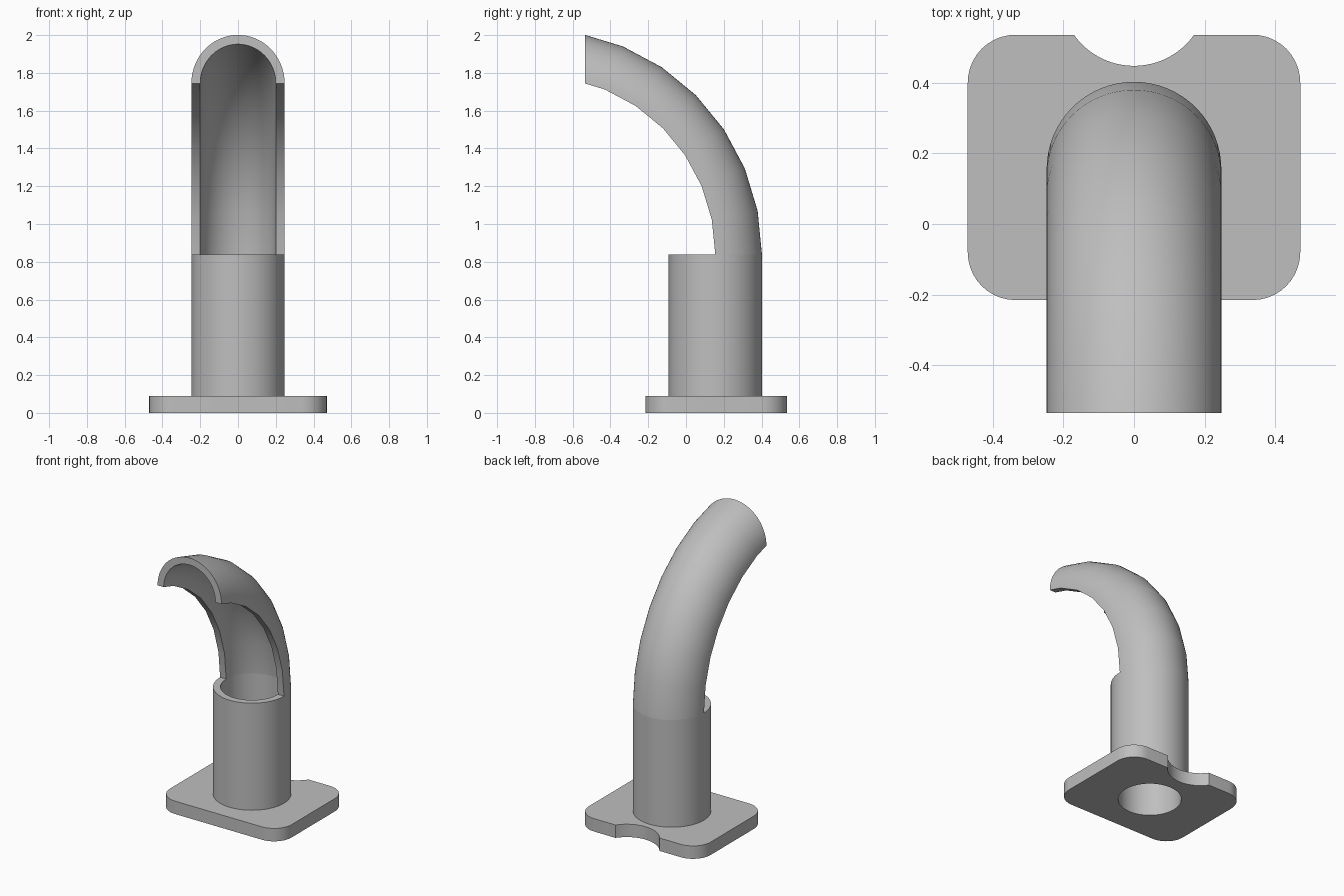
import bpy, bmesh
from math import pi, sin, cos, asin, radians
from mathutils import Vector

cube = bpy.data.objects.get("Cube")
if cube:
    bpy.data.objects.remove(cube, do_unlink=True)

grey = bpy.data.materials.new("plain grey")
grey.use_nodes = True
GREY = (0.52, 0.52, 0.52, 1)
grey.diffuse_color = GREY
grey.node_tree.nodes["Principled BSDF"].inputs["Base Color"].default_value = GREY

# Shared dimensions
TUBE_Y, OUTER, INNER = 0.155, 0.247, 0.2
PLATE_TOP, TUBE_TOP = 0.09, 0.838
BEND_R, FRONT_Y, BACK_Y = 0.946, -0.535, 0.535
SEGS = 64


def arc(cx, cy, r, start, end, n):
    """Points along an arc, angles in radians."""
    return [(cx + r * cos(start + (end - start) * i / n),
             cy + r * sin(start + (end - start) * i / n)) for i in range(n + 1)]


def smooth(obj):
    bpy.ops.object.select_all(action='DESELECT')
    obj.select_set(True)
    bpy.context.view_layer.objects.active = obj
    bpy.ops.object.shade_smooth_by_angle(angle=radians(30))


def finish(bm, name):
    bmesh.ops.recalc_face_normals(bm, faces=bm.faces)
    mesh = bpy.data.meshes.new(name)
    bm.to_mesh(mesh)
    bm.free()
    mesh.materials.append(grey)
    obj = bpy.data.objects.new(name, mesh)
    bpy.context.collection.objects.link(obj)
    smooth(obj)


def loft(rings):
    """Join successive closed rings of points with quads."""
    bm = bmesh.new()
    rows = [[bm.verts.new(p) for p in ring] for ring in rings]
    for a, b in zip(rows, rows[1:]):
        for i in range(len(a)):
            bm.faces.new((a[i - 1], a[i], b[i], b[i - 1]))
    return bm


# Base plate: rounded rectangle with a scalloped back edge and a bore
HALF_X, LOW_Y, CORNER = 0.47, -0.215, 0.135
NOTCH_R, NOTCH_Y = 0.208, 0.655
right, low, high = HALF_X - CORNER, LOW_Y + CORNER, BACK_Y - CORNER
dip = asin((NOTCH_Y - BACK_Y) / NOTCH_R)
outline = (arc(right, low, CORNER, -pi / 2, 0, 10)
           + arc(right, high, CORNER, 0, pi / 2, 10)
           + arc(0, NOTCH_Y, NOTCH_R, -dip, dip - pi, 24)
           + arc(-right, high, CORNER, pi / 2, pi, 10)
           + arc(-right, low, CORNER, pi, 1.5 * pi, 10))
bore = arc(0, TUBE_Y, INNER, 0, 2 * pi, SEGS)[:-1]
curve = bpy.data.curves.new("base_plate", 'CURVE')
curve.dimensions = '2D'
curve.fill_mode = 'BOTH'
curve.extrude = PLATE_TOP / 2
for loop in (outline, bore):
    spline = curve.splines.new('POLY')
    spline.points.add(len(loop) - 1)
    for point, (x, y) in zip(spline.points, loop):
        point.co = (x, y, 0, 1)
    spline.use_cyclic_u = True
curve.materials.append(grey)
plate = bpy.data.objects.new("base_plate", curve)
plate.location.z = PLATE_TOP / 2
bpy.context.collection.objects.link(plate)
bpy.ops.object.select_all(action='DESELECT')
plate.select_set(True)
bpy.context.view_layer.objects.active = plate
bpy.ops.object.convert(target='MESH')
plate = bpy.context.view_layer.objects.active
bm = bmesh.new()
bm.from_mesh(plate.data)
bmesh.ops.remove_doubles(bm, verts=bm.verts, dist=0.0001)
bmesh.ops.recalc_face_normals(bm, faces=bm.faces)
bm.to_mesh(plate.data)
bm.free()
smooth(plate)

# Upright tube: its rim shows only in front, the bend continues the back
bm = loft([[(x, y, z) for x, y in arc(0, TUBE_Y, r, 0, 2 * pi, SEGS)[:-1]]
           for r, z in ((INNER, PLATE_TOP), (INNER, TUBE_TOP),
                        (OUTER, TUBE_TOP), (OUTER, PLATE_TOP))])
hidden_rim = [f for f in bm.faces
              if all(v.co.z > TUBE_TOP - 0.001 for v in f.verts)
              and f.calc_center_median().y > TUBE_Y]
bmesh.ops.delete(bm, geom=hidden_rim, context='FACES')
finish(bm, "upright_tube")

# Curved half tube: half ring swept a quarter turn, trimmed flat in front
section = (arc(0, BEND_R, OUTER, 0, pi, SEGS // 2)
           + arc(0, BEND_R, INNER, pi, 0, SEGS // 2))
rings = []
for step in range(9):
    t = pi / 2 * step / 8
    rings.append([(x, TUBE_Y - BEND_R + d * cos(t), TUBE_TOP + d * sin(t))
                  for x, d in section])
bm = loft(rings)
cut = bmesh.ops.bisect_plane(bm, geom=bm.verts[:] + bm.edges[:] + bm.faces[:],
                             plane_co=(0, FRONT_Y, 0), plane_no=Vector((0, -1, 0)),
                             clear_outer=True)
rim = [e for e in cut["geom_cut"] if isinstance(e, bmesh.types.BMEdge)]
bmesh.ops.triangle_fill(bm, edges=rim, use_beauty=True)
finish(bm, "curved_half_tube")
